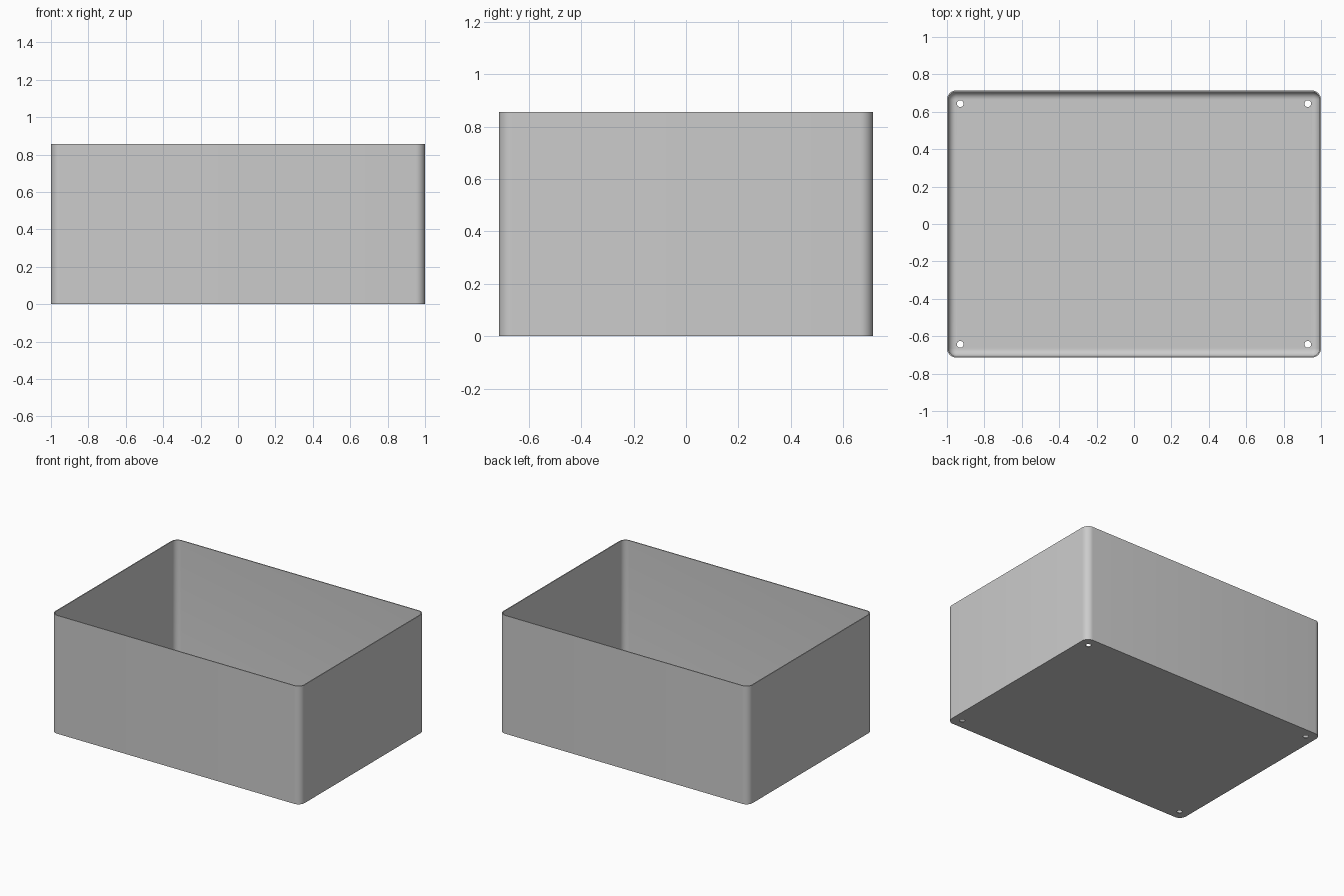
import bpy
import bmesh
from math import cos, sin, pi, radians

cube = bpy.data.objects.get("Cube")
if cube:
    bpy.data.objects.remove(cube, do_unlink=True)

HALF_X, HALF_Y, HEIGHT = 1.0, 0.714, 0.857
WALL, CORNER, FILLET = 0.007, 0.05, 0.04
HOLE_INSET, HOLE_RADIUS = 0.071, 0.018
STEPS = 8

grey = bpy.data.materials.new("plain grey")
grey.use_nodes = True
grey.diffuse_color = (0.6, 0.6, 0.6, 1)
grey.node_tree.nodes["Principled BSDF"].inputs["Base Color"].default_value = grey.diffuse_color


def make_object(name, bm):
    bmesh.ops.recalc_face_normals(bm, faces=bm.faces)
    mesh = bpy.data.meshes.new(name)
    bm.to_mesh(mesh)
    bm.free()
    obj = bpy.data.objects.new(name, mesh)
    bpy.context.collection.objects.link(obj)
    mesh.materials.append(grey)
    return obj


def rounded_ring(bm, inset, z):
    """Loop of vertices around a rounded rectangle."""
    radius = CORNER - inset
    cx, cy = HALF_X - CORNER, HALF_Y - CORNER
    ring = []
    for quarter, (sx, sy) in enumerate([(1, 1), (-1, 1), (-1, -1), (1, -1)]):
        for i in range(STEPS + 1):
            a = (quarter + i / STEPS) * pi / 2
            ring.append(bm.verts.new((sx * cx + radius * cos(a),
                                      sy * cy + radius * sin(a), z)))
    return ring


# Open box: outer wall, rim, inner wall, then the fillet down to the floor
profile = [(0, 0), (0, HEIGHT), (WALL, HEIGHT)]
for i in range(STEPS + 1):
    a = i / STEPS * pi / 2
    profile.append((WALL + FILLET * (1 - cos(a)), WALL + FILLET * (1 - sin(a))))

bm = bmesh.new()
rings = [rounded_ring(bm, inset, z) for inset, z in profile]
for low, high in zip(rings, rings[1:]):
    for i in range(len(low)):
        j = (i + 1) % len(low)
        bm.faces.new((low[i], low[j], high[j], high[i]))
bm.faces.new(rings[0])
bm.faces.new(rings[-1])
box = make_object("open_box", bm)

# Four screw holes through the floor
bm = bmesh.new()
for sx in (-1, 1):
    for sy in (-1, 1):
        made = bmesh.ops.create_cone(bm, cap_ends=True, segments=32, depth=0.1,
                                     radius1=HOLE_RADIUS, radius2=HOLE_RADIUS)
        bmesh.ops.translate(bm, verts=made["verts"],
                            vec=(sx * (HALF_X - HOLE_INSET), sy * (HALF_Y - HOLE_INSET), 0))
cutter = make_object("hole_cutter", bm)
cutter.hide_render = True

bpy.ops.object.select_all(action="DESELECT")
box.select_set(True)
bpy.context.view_layer.objects.active = box
cut = box.modifiers.new("screw holes", "BOOLEAN")
cut.operation = "DIFFERENCE"
cut.solver = "EXACT"
cut.object = cutter
bpy.ops.object.modifier_apply(modifier=cut.name)
bpy.data.objects.remove(cutter, do_unlink=True)

bpy.ops.object.shade_smooth_by_angle(angle=radians(30))
